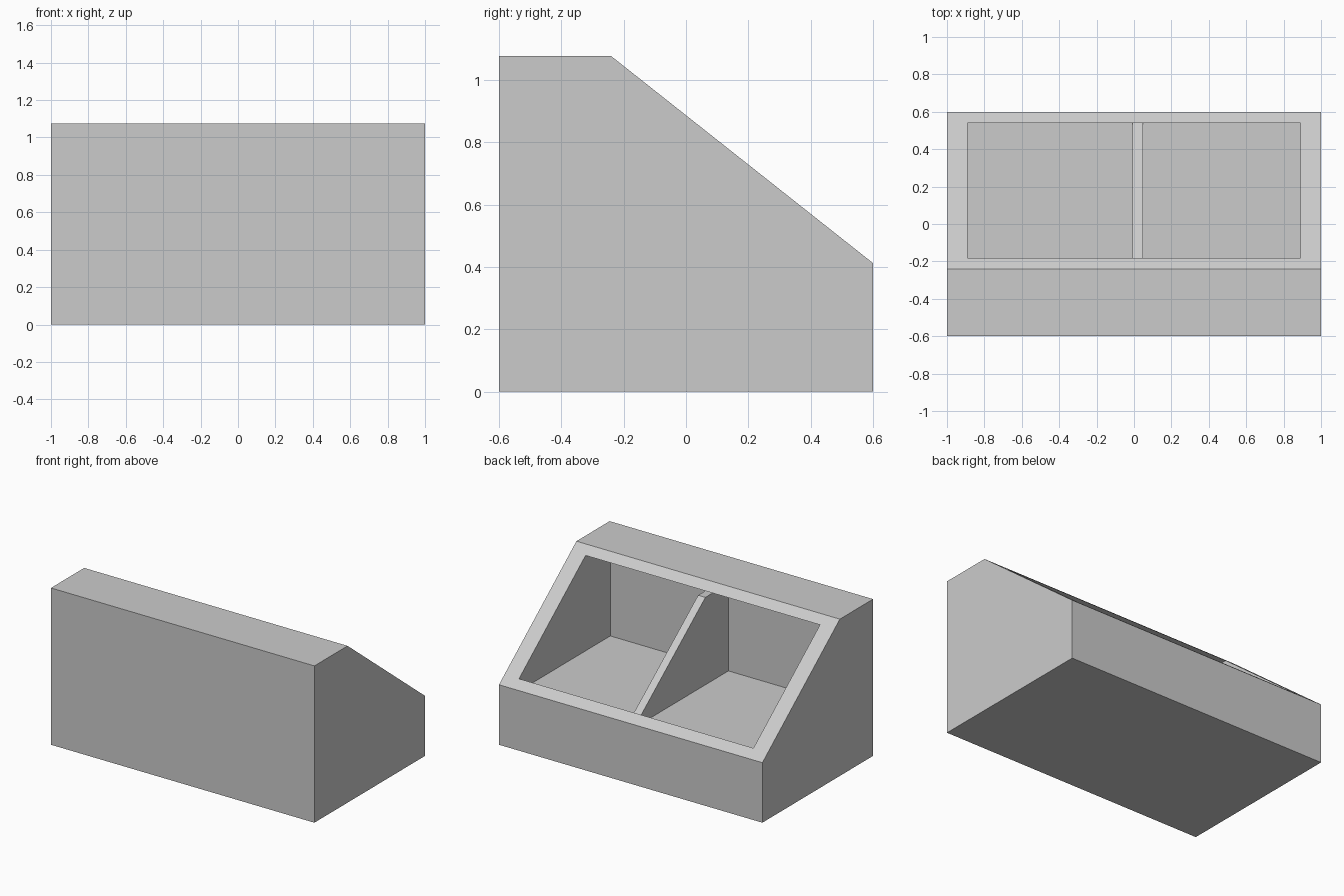
import bpy
import bmesh

cube = bpy.data.objects.get("Cube")
if cube:
    bpy.data.objects.remove(cube, do_unlink=True)

# Single grey finish
grey = bpy.data.materials.new("light_grey")
grey.use_nodes = True
COLOUR = (0.6, 0.6, 0.6, 1)
grey.diffuse_color = COLOUR
grey.node_tree.nodes["Principled BSDF"].inputs["Base Color"].default_value = COLOUR


def prism(name, profile, x_min, x_max):
    """Extrude a (y, z) side profile from x_min to x_max."""
    bm = bmesh.new()
    face = bm.faces.new([bm.verts.new((x_min, y, z)) for y, z in profile])
    result = bmesh.ops.extrude_face_region(bm, geom=[face])
    moved = [v for v in result["geom"] if isinstance(v, bmesh.types.BMVert)]
    bmesh.ops.translate(bm, verts=moved, vec=(x_max - x_min, 0, 0))
    bmesh.ops.recalc_face_normals(bm, faces=bm.faces)
    mesh = bpy.data.meshes.new(name)
    bm.to_mesh(mesh)
    bm.free()
    mesh.materials.append(grey)
    obj = bpy.data.objects.new(name, mesh)
    bpy.context.collection.objects.link(obj)
    return obj


FRONT, BACK = -0.45, 0.54     # inner walls of the cavity
FLOOR, CEILING = 0.375, 1.03
LIP = -0.18                   # upper edge of the sloped opening

# Outer housing with a sloped rear
housing = prism("housing", [(-0.6, 0), (0.6, 0), (0.6, 0.412),
                            (-0.24, 1.076), (-0.6, 1.076)], -1, 1)

# Cavity reaching forward under the top lip
cutter = prism("cavity_cutter", [(FRONT, FLOOR), (BACK, FLOOR), (BACK, 1.3),
                                 (LIP, 1.3), (LIP, CEILING), (FRONT, CEILING)], -0.89, 0.89)
cutter.hide_render = True
cut = housing.modifiers.new("cavity", "BOOLEAN")
cut.operation = "DIFFERENCE"
cut.solver = "EXACT"
cut.object = cutter
bpy.context.view_layer.objects.active = housing
bpy.ops.object.modifier_apply(modifier=cut.name)
bpy.data.objects.remove(cutter, do_unlink=True)

# Dividing wall, set slightly below the rim
prism("divider", [(FRONT - 0.02, FLOOR - 0.02), (BACK + 0.02, FLOOR - 0.02),
                  (BACK + 0.02, 0.385), (-0.2, 0.975), (FRONT - 0.02, 0.975)], -0.007, 0.048)
